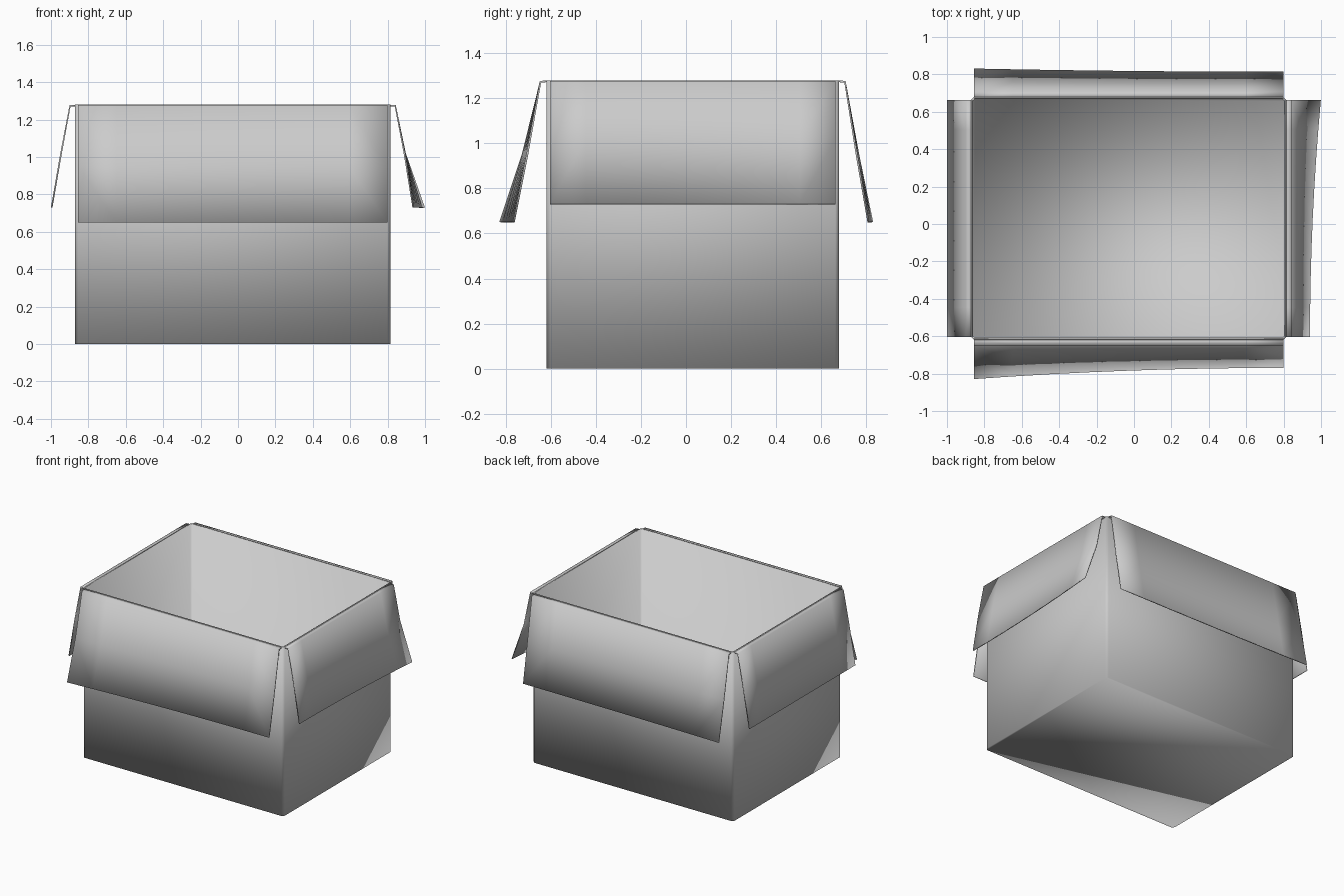
import bpy
import bmesh
from mathutils import Vector

cube = bpy.data.objects.get("Cube")
if cube:
    bpy.data.objects.remove(cube, do_unlink=True)

GREY = (0.6, 0.6, 0.6, 1)
card = bpy.data.materials.new("grey_card")
card.use_nodes = True
card.diffuse_color = GREY
card.node_tree.nodes["Principled BSDF"].inputs["Base Color"].default_value = GREY

LEFT, RIGHT, FRONT, BACK = -0.872, 0.815, -0.62, 0.68   # outer walls
TOP, THICK, CUT = 1.28, 0.012, 0.017


def finish(name, bm):
    bmesh.ops.recalc_face_normals(bm, faces=bm.faces)
    for face in bm.faces:
        face.smooth = True
    mesh = bpy.data.meshes.new(name)
    bm.to_mesh(mesh)
    bm.free()
    mesh.materials.append(card)
    obj = bpy.data.objects.new(name, mesh)
    bpy.context.collection.objects.link(obj)
    return obj


def ring(bm, inset, z):
    """Rectangle with chamfered corners."""
    x0, x1, y0, y1 = LEFT + inset, RIGHT - inset, FRONT + inset, BACK - inset
    c = CUT - inset * 0.6
    points = [(x0 + c, y0), (x1 - c, y0), (x1, y0 + c), (x1, y1 - c),
              (x1 - c, y1), (x0 + c, y1), (x0, y1 - c), (x0, y0 + c)]
    return [bm.verts.new((x, y, z)) for x, y in points]


# Open tray: outer walls, rim, inner walls and both sides of the floor
bm = bmesh.new()
rings = [ring(bm, 0, 0), ring(bm, 0, TOP), ring(bm, THICK, TOP), ring(bm, THICK, THICK)]
for low, high in zip(rings, rings[1:]):
    for i in range(8):
        j = (i + 1) % 8
        bm.faces.new((low[i], low[j], high[j], high[i]))
bm.faces.new(rings[0])
bm.faces.new(rings[-1])
finish("box_body", bm)


def flap(name, hinge, along, out, length, start_profile, end_profile, steps=8):
    """Sheet hanging from the rim, lofted between two (outward, z) end profiles."""
    bm = bmesh.new()
    hinge, along, out = Vector(hinge), Vector(along), Vector(out)
    rows = []
    for i in range(steps + 1):
        t = i / steps
        blend = 1 - (1 - t) ** 2        # the warp fades away from the start
        row = []
        for (o0, z0), (o1, z1) in zip(start_profile, end_profile):
            o, z = o0 + (o1 - o0) * blend, z0 + (z1 - z0) * blend
            row.append(bm.verts.new(hinge + along * length * t + out * o + Vector((0, 0, z))))
        rows.append(row)
    for a, b in zip(rows, rows[1:]):
        for k in range(len(a) - 1):
            bm.faces.new((a[k], a[k + 1], b[k + 1], b[k]))
    obj = finish(name, bm)
    sheet = obj.modifiers.new("card_thickness", "SOLIDIFY")
    sheet.thickness = THICK * 0.7
    sheet.offset = 0


def profile(mid, mid_z, end, end_z):
    """Fold over the rim, then a bend halfway down to the free edge."""
    return [(-0.008, TOP - 0.004), (0.026, TOP - 0.006), (mid, mid_z), (end, end_z)]


X0, X1, Y0, Y1 = LEFT + CUT, RIGHT - CUT, FRONT + CUT, BACK - CUT
flap("front_flap", (X0, FRONT, 0), (1, 0, 0), (0, -1, 0), X1 - X0,
     profile(0.105, 0.95, 0.205, 0.65), profile(0.085, 0.95, 0.145, 0.65))
flap("back_flap", (X0, BACK, 0), (1, 0, 0), (0, 1, 0), X1 - X0,
     profile(0.085, 0.95, 0.147, 0.65), profile(0.078, 0.95, 0.13, 0.65))
flap("right_flap", (LEFT, Y0, 0), (0, 1, 0), (-1, 0, 0), Y1 - Y0,
     profile(0.074, 1.02, 0.124, 0.73), profile(0.074, 1.02, 0.124, 0.73))
flap("left_flap", (RIGHT, Y1, 0), (0, -1, 0), (1, 0, 0), Y1 - Y0,
     profile(0.078, 1.02, 0.18, 0.73), profile(0.075, 1.02, 0.122, 0.73))
